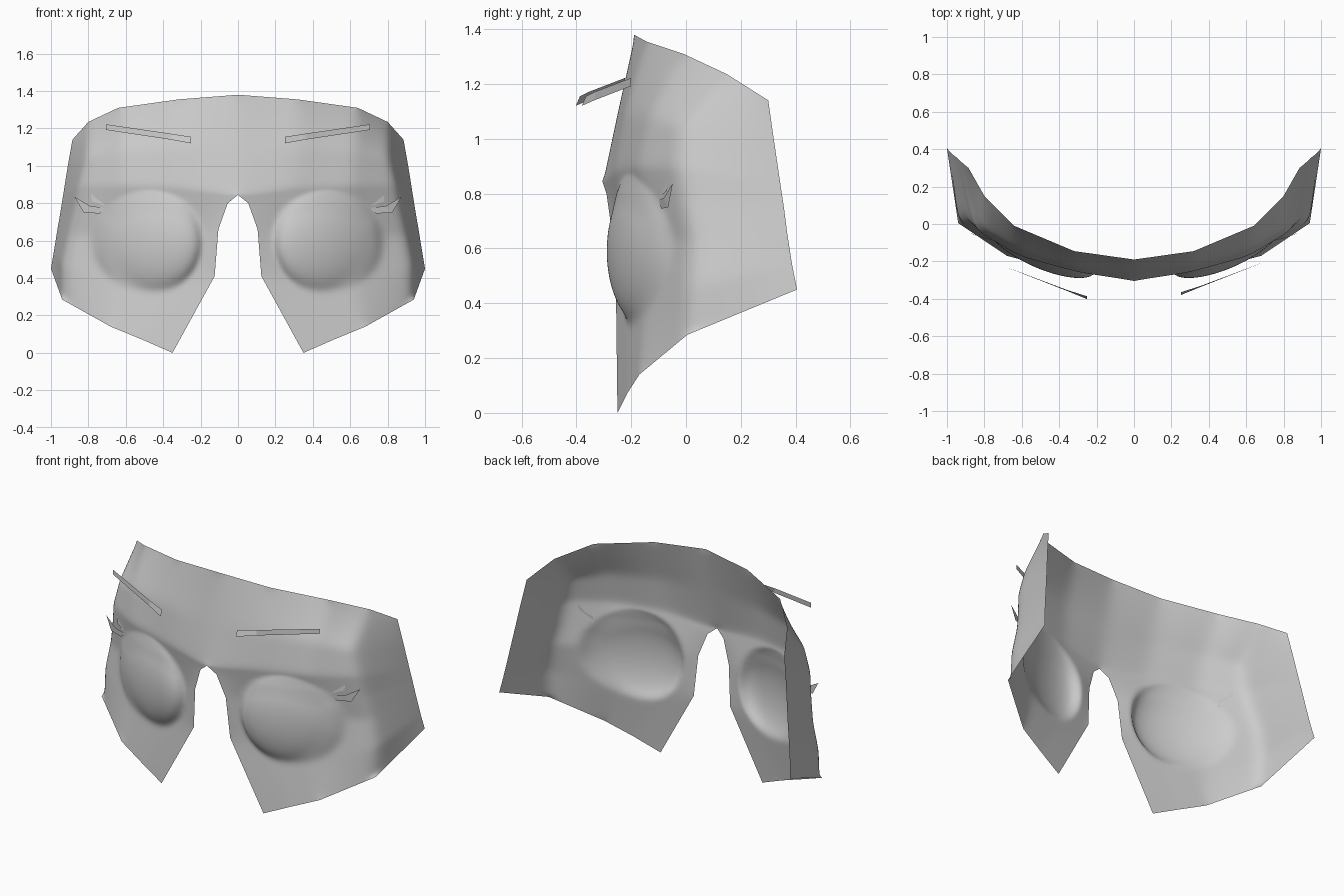
import bpy, bmesh
from mathutils import Vector

if "Cube" in bpy.data.objects:
    bpy.data.objects.remove(bpy.data.objects["Cube"])

def make(name, verts, faces):
    me = bpy.data.meshes.new(name)
    me.from_pydata(verts, [], faces)
    ob = bpy.data.objects.new(name, me)
    bpy.context.collection.objects.link(ob)
    return ob

# Control rows of the right half, from the centre line to the outer edge (top to bottom)
ROWS = [
    [(0, -.19, 1.38), (.32, -.145, 1.355), (.64, -.01, 1.31), (.80, .15, 1.235), (.885, .30, 1.14)],
    [(0, -.25, 1.10), (.32, -.225, 1.10), (.62, -.135, 1.09), (.81, -.02, 1.05), (.91, .32, 1.00)],
    [(0, -.305, .845), (.30, -.26, .89), (.61, -.175, .90), (.85, -.03, .90), (.937, .345, .83)],
    [(.055, -.29, .80), (.31, -.24, .79), (.62, -.15, .79), (.87, -.01, .78), (.95, .357, .75)],
    [(.105, -.27, .66), (.33, -.20, .63), (.65, -.11, .62), (.905, .02, .63), (.967, .37, .65)],
    [(.125, -.255, .41), (.34, -.215, .37), (.63, -.15, .36), (.94, .01, .46), (.985, .387, .54)],
    [(.35, -.25, 0), (.51, -.215, .07), (.68, -.17, .14), (.94, .005, .285), (1, .405, .45)],
]
N = 16

def surface(i, j):
    r, c = min(i // N, 5), min(j // N, 3)
    v, u = i / N - r, j / N - c
    p = [[Vector(ROWS[r + a][c + b]) for b in (0, 1)] for a in (0, 1)]
    return p[0][0].lerp(p[0][1], u).lerp(p[1][0].lerp(p[1][1], u), v)

# Face sheet: both halves, welded on the centre line
ni, nj = 6 * N + 1, 4 * N + 1
verts, faces = [], []
for s in (1, -1):
    base = len(verts)
    for i in range(ni):
        for j in range(nj):
            p = surface(i, j)
            verts.append((s * p.x, p.y, p.z))
    for i in range(ni - 1):
        for j in range(nj - 1):
            a = base + i * nj + j
            f = (a, a + nj, a + nj + 1, a + 1)
            faces.append(f if s > 0 else f[::-1])
face = make("face_sheet", verts, faces)
bm = bmesh.new()
bm.from_mesh(face.data)
bmesh.ops.remove_doubles(bm, verts=bm.verts, dist=1e-4)
inner = [v for v in bm.verts if not v.is_boundary]
for _ in range(16):
    bmesh.ops.smooth_vert(bm, verts=inner, factor=.5, use_axis_x=True, use_axis_y=True, use_axis_z=True)

# Eye domes pushed out of the sheet, blending softly towards the brow and temple
for v in inner:
    x, z = abs(v.co.x), v.co.z
    r = (((x - .48) / .28) ** 2 + ((z - .59) / .28) ** 2) ** .5
    if r < 1.3:
        dome = -.14 + .36 * (x - .48) - .11 * max(1 - r * r, 0) ** .5 + .5 * max(r - 1, 0)
        soft = min(max((z - .55) / .25, (x - .5) / .25, 0), 1)
        k = .012 + .06 * soft
        h = max(k - abs(v.co.y - dome), 0) / k
        v.co.y = min(v.co.y, dome) - h * h * k / 4
for _ in range(3):
    bmesh.ops.smooth_vert(bm, verts=inner, factor=.5, use_axis_x=True, use_axis_y=True, use_axis_z=True)
bmesh.ops.recalc_face_normals(bm, faces=bm.faces)
bm.normal_update()
if sum(f.normal.y for f in bm.faces) > 0:
    bmesh.ops.reverse_faces(bm, faces=bm.faces)
for f in bm.faces:
    f.smooth = True
bm.to_mesh(face.data)
bm.free()

def strip(name, top, bottom, s):
    n = len(top)
    vs = [(s * x, y, z) for x, y, z in bottom + top]
    fs = [(k, k + 1, n + k + 1, n + k) for k in range(n - 1)]
    return make(name, vs, fs if s > 0 else [f[::-1] for f in fs])

for s, side in ((1, "right"), (-1, "left")):
    # Eyebrow strips floating in front of the forehead
    dy = 0 if s > 0 else -.022
    top = [(.25, -.365 + dy, 1.155), (.36, -.33 + dy, 1.172), (.705, -.2 + dy, 1.222)]
    low = [(.25, -.38 + dy, 1.12), (.36, -.335 + dy, 1.14), (.705, -.2 + dy, 1.192)]
    strip("eyebrow_" + side, top, low, s)
    # Lash spikes at the outer eye corner
    strip("upper_lash_" + side,
          [(.71, -.10, .805), (.75, -.08, .83), (.79, -.06, .885)],
          [(.71, -.10, .785), (.78, -.07, .81), (.785, -.06, .88)], s)
    strip("lower_lash_" + side,
          [(.70, -.10, .775), (.79, -.08, .785), (.875, -.05, .835)],
          [(.74, -.09, .745), (.825, -.065, .75), (.87, -.05, .828)], s)
